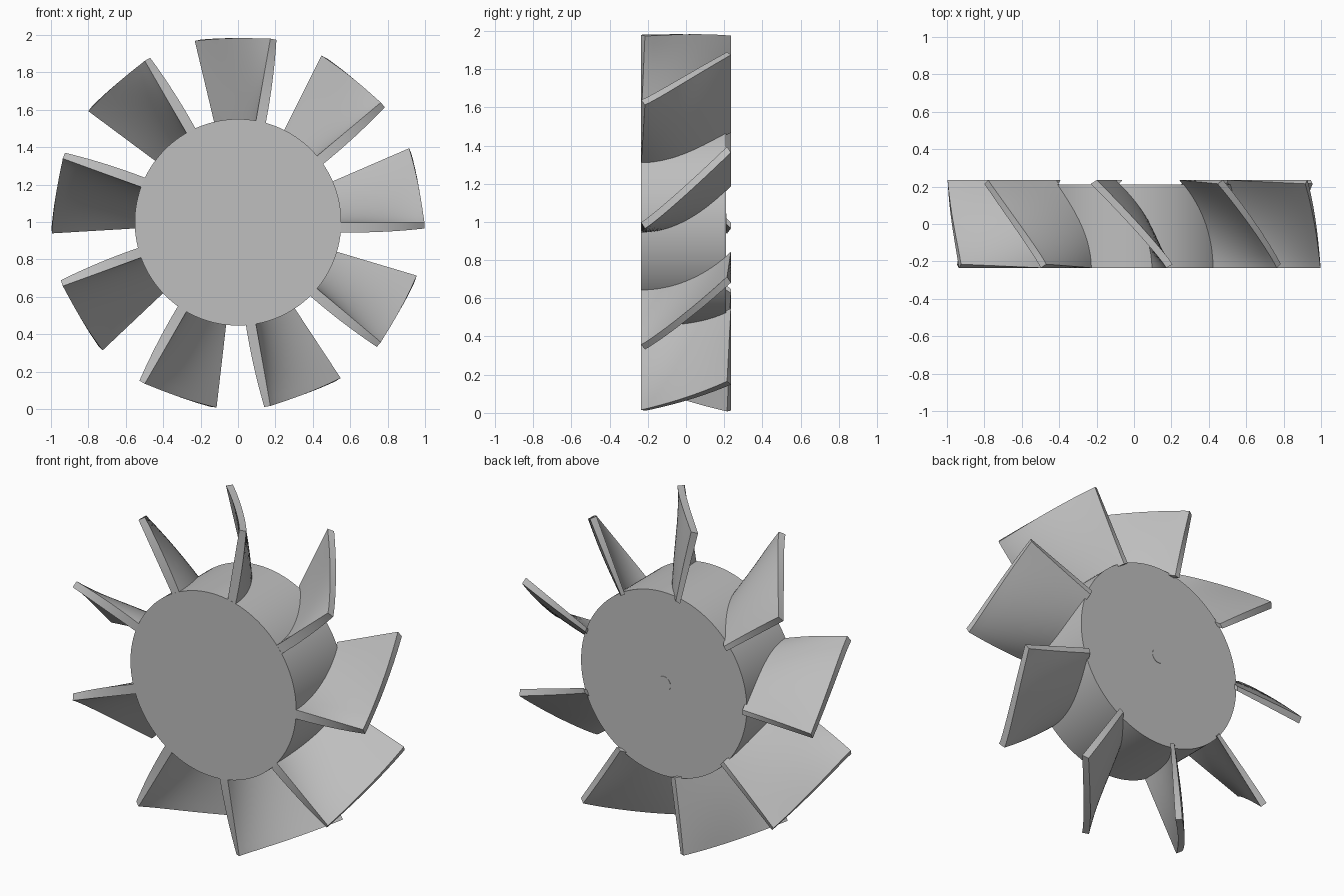
import bpy, bmesh, math

if "Cube" in bpy.data.objects:
    bpy.data.objects.remove(bpy.data.objects["Cube"], do_unlink=True)

CENTRE_Z = 0.998
FRONT, BACK, HUB_BACK = -0.235, 0.235, 0.21
BLADES, CHORD, SPAN = 9, 20, 10

grey = bpy.data.materials.new("light grey")
grey.use_nodes = True
colour = (0.52, 0.52, 0.52, 1)
grey.diffuse_color = colour
grey.node_tree.nodes["Principled BSDF"].inputs["Base Color"].default_value = colour


def finish(obj):
    obj.data.materials.append(grey)
    bpy.ops.object.select_all(action="DESELECT")
    obj.select_set(True)
    bpy.context.view_layer.objects.active = obj
    bpy.ops.object.shade_smooth_by_angle(angle=math.radians(30))


def drum(name, radius, front, back, sides):
    bpy.ops.mesh.primitive_cylinder_add(
        vertices=sides, radius=radius, depth=back - front,
        location=(0, (front + back) / 2, CENTRE_Z), rotation=(math.pi / 2, 0, 0))
    obj = bpy.context.object
    obj.name = name
    finish(obj)


def lerp(a, b, t):
    return a + (b - a) * t


def blade_point(side, t, s, turn):
    """side 0/1 = the two faces, t = front to back, s = hub to tip."""
    # curved root that starts axial, nearly straight helical tip
    root = lerp((10, 15.7)[side], (-13.4, -10.3)[side], t ** 2)
    tip = lerp((10, 11.9)[side], (-13.4, -11.5)[side], t ** 1.1)
    tip_front = FRONT + 0.02 * side
    tip_back = BACK - 0.02 * (1 - side)
    y = lerp(lerp(FRONT, BACK, t), lerp(tip_front, tip_back, t), s)
    # tip edge dips slightly between its corners
    radius = lerp(0.54, 0.997 - 0.05 * t * (1 - t), s)
    a = math.radians(lerp(root, tip, s)) + turn
    return (radius * math.sin(a), y, CENTRE_Z + radius * math.cos(a))


def make_blade(index):
    turn = index * math.tau / BLADES
    bm = bmesh.new()
    grid = [[[bm.verts.new(blade_point(k, i / CHORD, j / SPAN, turn))
              for j in range(SPAN + 1)] for i in range(CHORD + 1)] for k in (0, 1)]
    a, b = grid
    # two broad faces
    for g in grid:
        for i in range(CHORD):
            for j in range(SPAN):
                bm.faces.new((g[i][j], g[i + 1][j], g[i + 1][j + 1], g[i][j + 1]))
    # root and tip edges
    for j in (0, SPAN):
        for i in range(CHORD):
            bm.faces.new((a[i][j], a[i + 1][j], b[i + 1][j], b[i][j]))
    # front and back edges
    for i in (0, CHORD):
        for j in range(SPAN):
            bm.faces.new((a[i][j], a[i][j + 1], b[i][j + 1], b[i][j]))
    bmesh.ops.recalc_face_normals(bm, faces=bm.faces)
    mesh = bpy.data.meshes.new(f"blade_{index + 1}")
    bm.to_mesh(mesh)
    bm.free()
    obj = bpy.data.objects.new(mesh.name, mesh)
    bpy.context.collection.objects.link(obj)
    finish(obj)


# Hub, shaft end and blades
drum("hub", 0.552, FRONT, HUB_BACK, 128)
drum("shaft_end", 0.045, HUB_BACK - 0.02, HUB_BACK + 0.002, 48)
for n in range(BLADES):
    make_blade(n)
